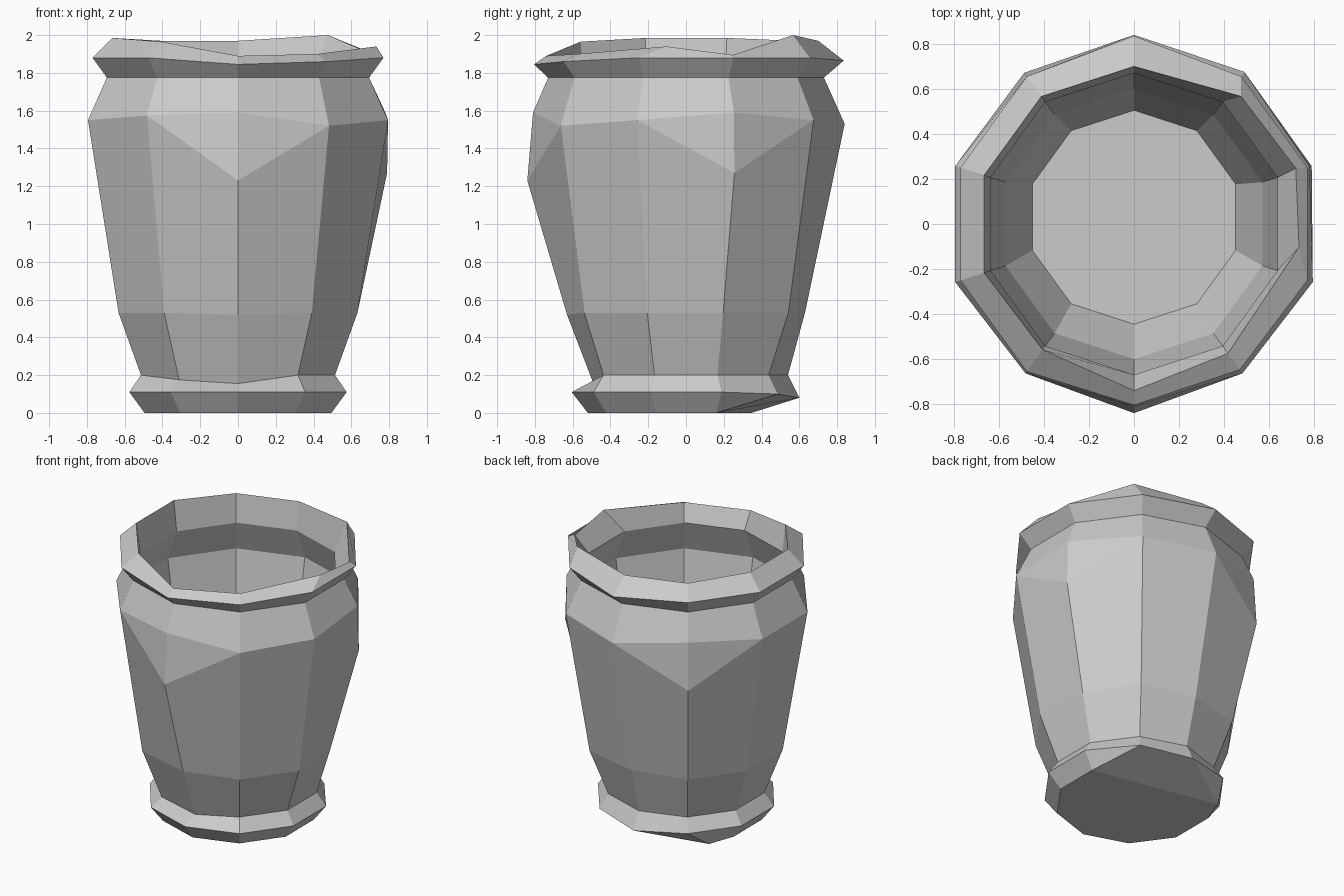
import bpy, bmesh
from math import sin, cos, radians

if "Cube" in bpy.data.objects:
    bpy.data.objects.remove(bpy.data.objects["Cube"])

SIDES = 10  # corner 0 faces the front, counting counter-clockwise


def add_ring(bm, radius, z, changes=None, cy=0.0):
    """Ten-sided ring; changes = {corner: (radius, z, extra angle)}."""
    verts = []
    for k in range(SIDES):
        r, h, turn = (changes or {}).get(k, (radius, z, 0))
        a = radians(-90 + 36 * k + turn)
        verts.append(bm.verts.new((r * cos(a), r * sin(a) + cy, h)))
    return verts


def bridge(bm, lower, upper):
    for k in range(SIDES):
        n = (k + 1) % SIDES
        bm.faces.new((lower[k], lower[n], upper[n], upper[k]))


# Broad belly: three corners have an extra, lower bulge
belly = {0: (0.81, 1.59, 0), 3: (0.82, 1.59, 0), 6: (0.81, 1.59, 0),
         1: (0.82, 1.52, 0), 9: (0.82, 1.575, 0), 5: (0.84, 1.53, 0)}
bulge = dict(belly)
bulge.update({0: (0.84, 1.23, 0), 3: (0.83, 1.27, 0), 6: (0.83, 1.25, 0)})

# Outside from base to rim, then down the inside to the floor
profile = [
    (0.52, 0.0, {4: (0.6, 0.1, 0), 5: (0.6, 0.08, 0), 6: (0.55, 0.0, 15)}),
    (0.605, 0.11, {4: (0.6, 0.1, 0), 5: (0.6, 0.08, 0)}),
    (0.54, 0.2, {0: (0.49, 0.155, 0), 9: (0.53, 0.175, 0)}),
    (0.665, 0.53, {3: (0.635, 0.53, 0), 4: (0.67, 0.53, 0), 5: (0.63, 0.53, 0),
                   0: (0.63, 0.52, 0)}),
    (0.835, 1.55, bulge),
    (0.835, 1.55, belly),
    (0.73, 1.775, None),
    (0.81, 1.88, {0: (0.805, 1.845, 0), 1: (0.80, 1.86, 0), 5: (0.835, 1.865, 0)}),
    (0.70, 1.97, {0: (0.74, 1.89, 0), 1: (0.71, 1.90, 0), 2: (0.74, 1.94, 10),
                  3: (0.76, 1.895, 1), 4: (0.74, 2.0, -4), 7: (0.70, 1.985, 0),
                  8: (0.70, 1.985, 0), 9: (0.69, 1.965, 0)}),
    (0.67, 1.77, None),
    (0.765, 1.54, None),
    (0.60, 0.55, None),
    (0.475, 0.25, None, 0.03),
]

# Vase shell
bm = bmesh.new()
rings = [add_ring(bm, *p) for p in profile]
for lower, upper in zip(rings, rings[1:]):
    bridge(bm, lower, upper)

# Flat base with a chipped back edge, and the inside floor
base = rings[0]
bm.faces.new([base[k] for k in (0, 1, 2, 3, 6, 7, 8, 9)])
bm.faces.new([base[k] for k in (3, 4, 5, 6)])
bm.faces.new(rings[-1])

bmesh.ops.remove_doubles(bm, verts=bm.verts, dist=0.0005)
bmesh.ops.recalc_face_normals(bm, faces=bm.faces)

mesh = bpy.data.meshes.new("vase")
bm.to_mesh(mesh)
bm.free()
vase = bpy.data.objects.new("vase", mesh)
bpy.context.collection.objects.link(vase)
